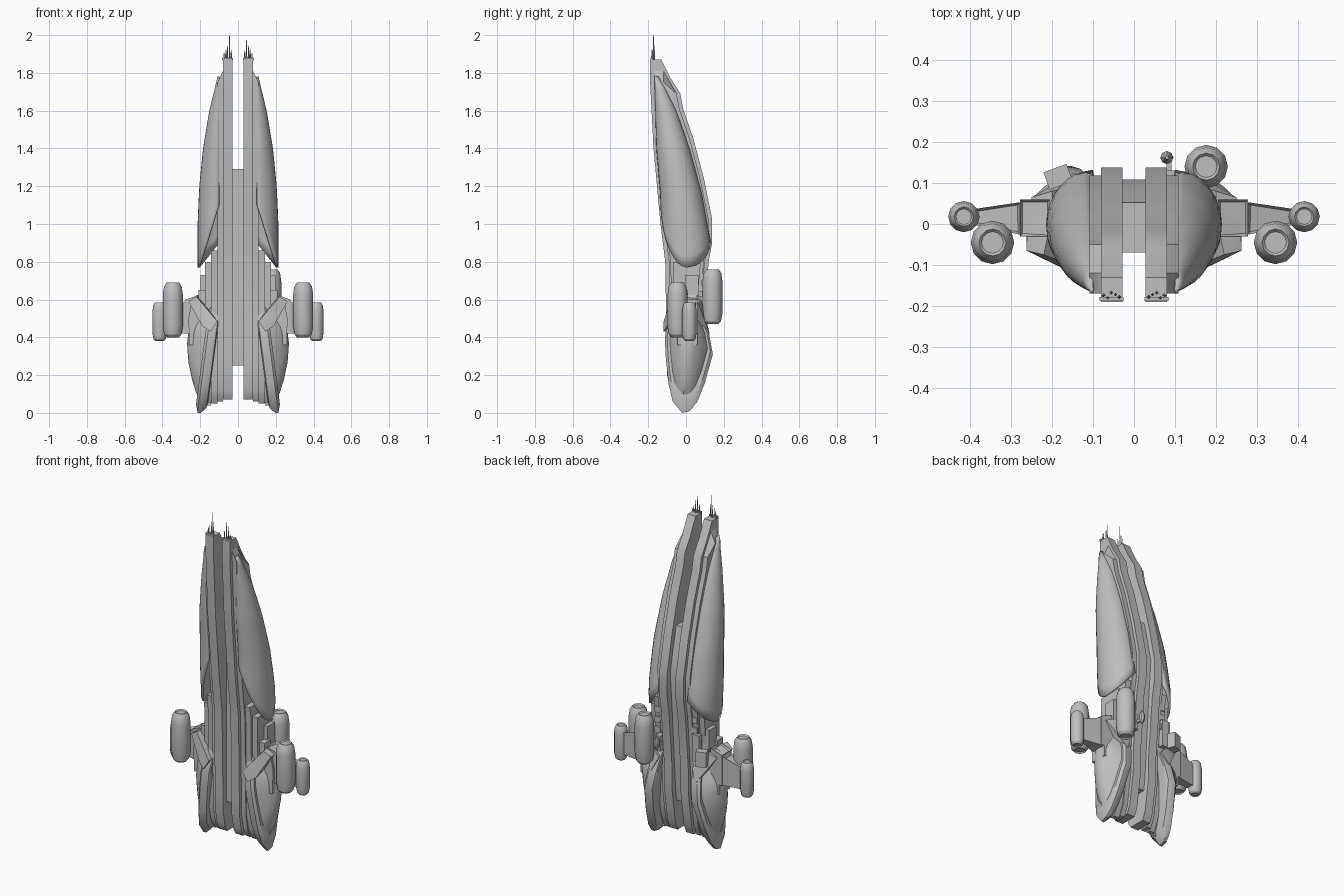
import bpy, bmesh
from math import sin, cos, pi, radians

cube = bpy.data.objects.get("Cube")
if cube:
    bpy.data.objects.remove(cube)

HULL = bpy.data.materials.new("hull_grey")
HULL.use_nodes = True
GREY = (.52, .52, .52, 1)
HULL.diffuse_color = GREY
HULL.node_tree.nodes["Principled BSDF"].inputs["Base Color"].default_value = GREY


def finish(name, bm, mirror=True, closed=True):
    """Turn a bmesh into a shaded object, mirrored across x when asked."""
    if closed:
        bmesh.ops.recalc_face_normals(bm, faces=bm.faces)
    me = bpy.data.meshes.new(name)
    bm.to_mesh(me)
    bm.free()
    me.materials.append(HULL)
    ob = bpy.data.objects.new(name, me)
    bpy.context.collection.objects.link(ob)
    bpy.ops.object.select_all(action='DESELECT')
    ob.select_set(True)
    bpy.context.view_layer.objects.active = ob
    bpy.ops.object.shade_smooth_by_angle(angle=radians(30))
    if mirror:
        ob.modifiers.new("mirror", 'MIRROR')
    return ob


def loft(rings):
    """Skin a list of equal-length rings and cap both ends."""
    bm = bmesh.new()
    vs = [[bm.verts.new(p) for p in r] for r in rings]
    n = len(vs[0])
    for a, b in zip(vs, vs[1:]):
        for i in range(n):
            bm.faces.new((a[i], a[(i + 1) % n], b[(i + 1) % n], b[i]))
    bm.faces.new(vs[0])
    bm.faces.new(vs[-1])
    return bm


def lerp(table, z):
    for (z0, y0), (z1, y1) in zip(table, table[1:]):
        if z <= z1:
            t = max(0, (z - z0) / (z1 - z0))
            return y0 + (y1 - y0) * t
    return table[-1][1]


# Side silhouette of the hull as (height, y)
FRONT = [(.05, -.05), (.1, -.08), (.2, -.1), (.8, -.11), (1, -.135),
         (1.4, -.172), (1.75, -.19), (1.87, -.19)]
BACK = [(.05, .03), (.12, .06), (.32, .09), (.45, .09), (.8, .12), (.9, .138),
        (1.03, .138), (1.24, .095), (1.45, .04), (1.61, -.015), (1.69, -.03),
        (1.77, -.08), (1.87, -.13)]


def slab(name, x0, x1, inset, bottom, top, outer_drop=0):
    zs = sorted({bottom, top} | {z for z, y in FRONT + BACK if bottom < z < top - outer_drop})
    prof = [(lerp(FRONT, z) + inset, z) for z in zs]
    prof += [(lerp(BACK, z) - inset, z) for z in reversed(zs)]
    inner = [(x0, y, z) for y, z in prof]
    outer = [(x1, y, z - outer_drop if z == top else z) for y, z in prof]
    return finish(name, loft([inner, outer]))


# Twin rails and the stepped hull strips beside them
slab("rails", .028, .08, 0, .07, 1.87)
slab("inner_strips", .08, .108, .02, .06, 1.81, .06)
slab("middle_strips", .108, .142, .028, .05, .86)
slab("outer_strips", .142, .175, .042, .04, .8)

# Recessed core between the rails
zs = [.25, .35, .8, 1.03, 1.15, 1.29]
core = [(-.07, z) for z in zs] + [(lerp(BACK, z) - .03, z) for z in reversed(zs)]
finish("centre_core", loft([[(x, y, z) for y, z in core] for x in (-.03, .03)]),
       mirror=False)

# Curved upper shells, cut diagonally at the lower edge
SHELL_FRONT = [(.77, -.12), (.9, -.13), (1.16, -.137), (1.4, -.157), (1.78, -.168)]
SHELL_BACK = [(.77, .125), (.9, .132), (1.16, .085), (1.4, .02), (1.6, -.05),
              (1.72, -.11), (1.78, -.145)]
SHELL_SIDE = [(.77, .214), (1, .214), (1.2, .205), (1.4, .185), (1.6, .152),
              (1.73, .12), (1.8, .104)]
rows = []
bm = bmesh.new()
for i in range(17):
    row = []
    for j in range(17):
        a = -pi / 2 + pi * j / 16
        low = 1.1 - .33 * cos(a) if a < 0 else .9 - .13 * cos(a)
        z = low + (1.78 - low) * i / 16
        f, b = lerp(SHELL_FRONT, z), lerp(SHELL_BACK, z)
        x = .1 + (lerp(SHELL_SIDE, z) - .1) * cos(a)
        row.append(bm.verts.new((x, (f + b) / 2 + (b - f) / 2 * sin(a), z)))
    rows.append(row)
for r0, r1 in zip(rows, rows[1:]):
    for j in range(16):
        bm.faces.new((r0[j], r0[j + 1], r1[j + 1], r1[j]))
shell = finish("upper_shells", bm, closed=False)
thick = shell.modifiers.new("thickness", 'SOLIDIFY')
thick.thickness = .012

# Lower side plates with a rim, leaning outward toward the bottom
RIM = [(-.06, .58), (-.1, .47), (-.112, .4), (-.108, .3), (-.092, .15), (-.07, .06),
       (-.02, 0), (.02, .01), (.06, .06), (.1, .16), (.142, .31), (.122, .42), (.06, .58)]


def plate(name, layers):
    rings = []
    for x, s in layers:
        ring = [(.012 + (y - .012) * s, .45 + (z - .45) * s) for y, z in RIM]
        rings.append([(x + (.43 - z) * .13, y, z) for y, z in ring])
    return finish(name, loft(rings))


plate("rim_plates", [(.11, .88), (.115, .94), (.14, 1), (.158, 1), (.172, .9)])
plate("side_bulges", [(.15, .86), (.178, .77), (.212, .6), (.242, .4), (.262, .18)])


def hull(name, points, mirror=True):
    """Convex block around points."""
    bm = bmesh.new()
    for p in points:
        bm.verts.new(p)
    bmesh.ops.convex_hull(bm, input=bm.verts)
    bmesh.ops.dissolve_limit(bm, angle_limit=.05, verts=bm.verts, edges=bm.edges)
    return finish(name, bm, mirror)


# Sloped collars on top of the side plates
hull("front_collars", [(.11, -.118, .485), (.145, -.12, .43), (.22, -.075, .615),
                       (.262, -.065, .59), (.11, -.06, .485), (.15, 0, .43),
                       (.2, .02, .615), (.26, .02, .59), (.19, -.1, .46)])
hull("rear_collars", [(.11, .1, .5), (.145, .125, .42), (.2, .08, .6), (.25, .065, .58),
                      (.11, .04, .5), (.15, 0, .43), (.2, .02, .6), (.25, .02, .58)])
hull("hip_cores", [(x, y, z) for x, z in ((.15, .35), (.258, .36), (.262, .5), (.245, .59), (.15, .59))
                   for y in (-.045, .06)])


def box(name, c, size, mirror=True, turn=0):
    pts = []
    for sx in (-.5, .5):
        for sy in (-.5, .5):
            for sz in (-.5, .5):
                x, y = sx * size[0], sy * size[1]
                pts.append((c[0] + x * cos(turn) - y * sin(turn),
                            c[1] + x * sin(turn) + y * cos(turn), c[2] + sz * size[2]))
    return hull(name, pts, mirror)


def pylon(name, ends):
    """Tapered block whose top face has a sunken panel."""
    bm = loft([[(x, y0, z0), (x, y1, z0), (x, y1, z1), (x, y0, z1)]
               for x, y0, y1, z0, z1 in ends])
    bmesh.ops.recalc_face_normals(bm, faces=bm.faces)
    bm.normal_update()
    tops = [f for f in bm.faces if f.normal.z > .8]
    bmesh.ops.inset_individual(bm, faces=tops, thickness=.009)
    bmesh.ops.translate(bm, verts=tops[0].verts, vec=(0, 0, -.015))
    finish(name, bm)


# Pylons with sunken panels
pylon("pylon_roots", [(.205, -.03, .06, .42, .625), (.278, -.03, .06, .42, .6)])
pylon("pylon_arms", [(.278, -.026, .053, .42, .59), (.4, .0, .035, .42, .545)])


# Engine pods turned from one rounded profile
def pod(name, x, y, z0, z1, r, mirror=True):
    h = z1 - z0
    prof = [(.5, .025), (.6, 0), (.85, .05), (1, .2), (1, .78), (.88, .93), (.62, 1), (.5, .975)]
    rings = [[(x + r * k * cos(pi * i / 6), y + r * k * sin(pi * i / 6), z0 + h * t)
              for i in range(12)] for k, t in prof]
    return finish(name, loft(rings), mirror)


pod("front_pods", .345, -.045, .4, .69, .053)
pod("outer_pods", .415, .018, .38, .585, .038)
pod("rear_pod", .176, .14, .47, .76, .053, False)

# Rear pod struts and small machinery
for z in (.56, .63):
    box("rear_pod_strut", (.14, .09, z), (.04, .13, .025), False, -.6)
box("rear_machinery", (.095, .1, .6), (.03, .06, .09), False)
finish("rear_sensor", loft([[(.08 + r * cos(pi * i / 4), .162 + r * sin(pi * i / 4), z)
                             for i in range(8)]
                            for r, z in ((.006, .58), (.016, .6), (.016, .63), (.004, .66))]),
       False)
box("sensor_arm", (.085, .135, .6), (.012, .05, .015), False)
box("rear_block", (-.185, .115, .58), (.06, .045, .09), False, .35)
box("rear_step", (-.135, .09, .62), (.045, .03, .16), False)
box("side_equipment", (.175, .03, .66), (.045, .07, .14))
box("side_ledge", (.19, -.02, .62), (.04, .06, .06))
for z in (.66, .72, .78):
    box("back_panel", (.122, .085, z), (.035, .02, .035))

# Mast platforms and antenna spikes on the rail tips
box("mast_platforms", (.055, -.183, 1.872), (.058, .01, .014))
for side in (-1, 1):
    tall = 1.975 if side > 0 else 2
    masts = [(.045, -.172, tall), (.036, -.178, 1.92), (.056, -.168, 1.945),
             (.064, -.18, 1.925), (.074, -.174, 1.905)]
    for x, y, top in masts:
        bm = loft([[(side * x + r * cos(pi * i / 2), y + r * sin(pi * i / 2), z)
                    for i in range(4)]
                   for r, z in ((.005, 1.86), (.0035, 1.9 if top > 1.91 else 1.89), (.0012, top))])
        finish("antenna", bm, False)
